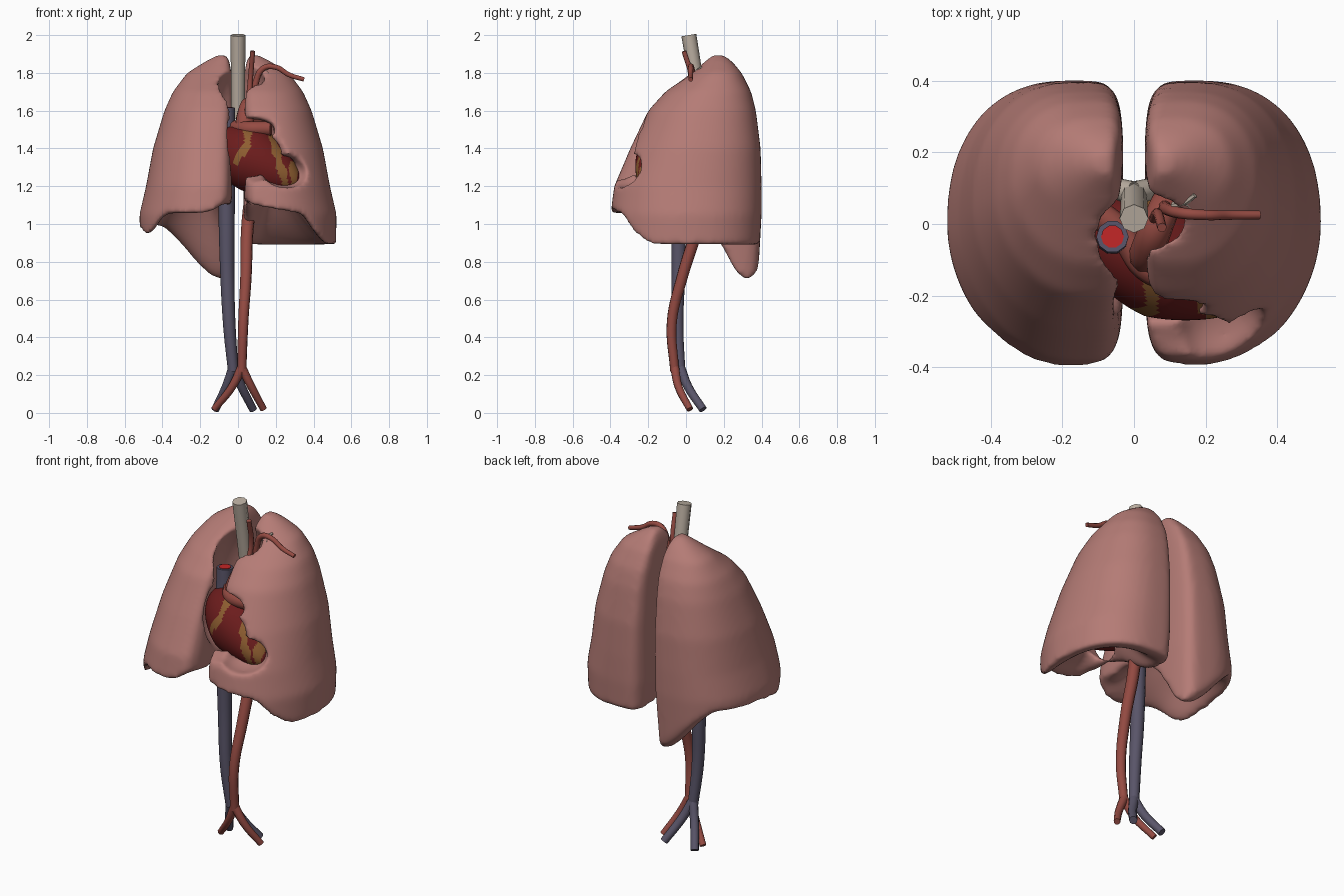
import bpy, bmesh, math
from mathutils import Vector, Euler

if "Cube" in bpy.data.objects:
    bpy.data.objects.remove(bpy.data.objects["Cube"])


def material(name, rgb):
    m = bpy.data.materials.new(name)
    m.use_nodes = True
    m.diffuse_color = (*rgb, 1)
    m.node_tree.nodes["Principled BSDF"].inputs["Base Color"].default_value = (*rgb, 1)
    return m


PINK = material("lung pink", (0.46, 0.2, 0.18))
DARK = material("heart dark red", (0.15, 0.012, 0.012))
GOLD = material("fat gold", (0.27, 0.11, 0.03))
ARTERY = material("artery red", (0.3, 0.07, 0.055))
VEIN = material("vein grey blue", (0.1, 0.09, 0.14))
BEIGE = material("airway beige", (0.5, 0.43, 0.36))
BLOOD = material("blood red", (0.55, 0.02, 0.02))


def add(name, data, *mats):
    ob = bpy.data.objects.new(name, data)
    bpy.context.collection.objects.link(ob)
    for m in mats:
        data.materials.append(m)
    return ob


def bake(ob):
    """Replace the object's data by its evaluated mesh."""
    bpy.context.view_layer.update()
    dg = bpy.context.evaluated_depsgraph_get()
    mesh = bpy.data.meshes.new_from_object(ob.evaluated_get(dg), depsgraph=dg)
    name, mats = ob.name, list(ob.data.materials)
    bpy.data.objects.remove(ob)
    mesh.materials.clear()
    ob = add(name, mesh, *mats)
    mesh.shade_smooth()
    return ob


def ellipsoid(name, centre, radii, *mats):
    bm = bmesh.new()
    bmesh.ops.create_uvsphere(bm, u_segments=96, v_segments=64, radius=1)
    for v in bm.verts:
        v.co = Vector(a * b for a, b in zip(v.co, radii)) + Vector(centre)
    mesh = bpy.data.meshes.new(name)
    bm.to_mesh(mesh)
    bm.free()
    return add(name, mesh, *mats)


def tube(name, pts, radii, mat, sides=3):
    """Round tube through the points, radius easing from first to last."""
    cu = bpy.data.curves.new(name, "CURVE")
    cu.dimensions = "3D"
    cu.bevel_depth, cu.bevel_resolution = 1, sides
    cu.use_fill_caps, cu.resolution_u = True, 8
    sp = cu.splines.new("BEZIER")
    sp.bezier_points.add(len(pts) - 1)
    for i, (p, q) in enumerate(zip(sp.bezier_points, pts)):
        p.co = q
        p.handle_left_type = p.handle_right_type = "AUTO"
        p.radius = radii[0] + (radii[1] - radii[0]) * i / (len(pts) - 1)
    ob = bake(add(name, cu, mat))
    ob.data.set_sharp_from_angle(angle=math.radians(50))
    return ob


# Lungs: height, inner x, outer x, front y, back y
STATIONS = [
    (1.895, .06, .11, .14, .20), (1.86, .045, .175, .10, .245), (1.80, .035, .27, .03, .295),
    (1.70, .03, .345, -.11, .345), (1.60, .03, .39, -.20, .37), (1.40, .03, .45, -.295, .395),
    (1.20, .03, .487, -.38, .40), (1.05, .03, .522, -.4, .40), (0.68, .05, .515, -.4, .38)]


def clamp(v):
    return max(0, min(1, v))


def bump(x, y, cx, cy, wx, wy):
    return math.exp(-((x - cx) / wx) ** 2 - ((y - cy) / wy) ** 2)


def station(z):
    for a, b in zip(STATIONS, STATIONS[1:]):
        if z >= b[0]:
            t = clamp((a[0] - z) / (a[0] - b[0]))
            return [p + (q - p) * t for p, q in zip(a[1:], b[1:])]
    return STATIONS[-1][1:]


def right_base(x, y):
    return (1.055 - .07 * clamp((x - .4) / .1) - .06 * bump(x, y, .46, -.17, .07, .14)
            - .35 * bump(x, y, .09, .32, .24, .16)
            + .06 * bump(x, y, .03, -.1, .15, .15) + .08 * bump(x, y, .03, -.4, .08, .15))


def left_base(x, y):
    front = clamp(-y / .3) * (.16 * clamp((.47 - x) / .13) + .05 * clamp((.35 - x) / .3))
    return .89 + front + .16 * bump(x, y, .03, -.05, .16, .18)


def lung(name, side, base, dome, cutters):
    bm = bmesh.new()
    n, rows, caps = 72, 64, 12
    top, low = STATIONS[0][0], STATIONS[-1][0]
    rings = []
    for i in range(rows + caps):
        z = top + (low - top) * min(1, i / (rows - 1))
        s = 1 - max(0, i - rows + 1) / (caps + 1)
        rise = dome * clamp((.9 - s) / .6) ** 1.3
        xi, xo, yf, yb = station(z)
        cx, cy = xi + .32 * (xo - xi), (yf + yb) / 2
        ring = []
        for k in range(n):
            c, d = math.cos(math.tau * k / n), math.sin(math.tau * k / n)
            e = .38 if c < 0 else .88 if d > 0 else 1.05
            rx = (xo - cx) if c > 0 else (cx - xi)
            x = cx + s * rx * math.copysign(abs(c) ** e, c)
            y = cy + s * (yb - yf) / 2 * math.copysign(abs(d) ** e, d)
            h = max(z, base(x, y) + rise)
            ring.append(bm.verts.new((side * x, y, min(h, top))))
        rings.append(ring)
    for a, b in zip(rings, rings[1:]):
        for k in range(n):
            bm.faces.new((a[k], a[(k + 1) % n], b[(k + 1) % n], b[k]))
    bm.faces.new(rings[0])
    bm.faces.new(rings[-1][::-1])
    bmesh.ops.recalc_face_normals(bm, faces=bm.faces)
    mesh = bpy.data.meshes.new(name)
    bm.to_mesh(mesh)
    bm.free()
    ob = add(name, mesh, PINK)

    def remesh():
        r = ob.modifiers.new("Remesh", "REMESH")
        r.mode, r.voxel_size = "VOXEL", .014
    remesh()
    for c in cutters:
        b = ob.modifiers.new("Hollow", "BOOLEAN")
        b.operation, b.solver, b.object = "DIFFERENCE", "EXACT", c
    remesh()
    s = ob.modifiers.new("Soften", "SMOOTH")
    s.factor, s.iterations = .5, 10
    bake(ob)
    for c in cutters:
        bpy.data.objects.remove(c)


lung("right_lung", -1, right_base, .13, [
    ellipsoid("right_hilum_cutter", (0, 0, 1.47), (.15, .17, .38)),
    ellipsoid("right_heart_cutter", (.03, -.08, 1.38), (.19, .18, .22))])
lung("left_lung", 1, left_base, .2, [
    ellipsoid("left_hilum_cutter", (.05, .03, 1.52), (.135, .115, .34)),
    ellipsoid("left_heart_cutter", (.06, -.1, 1.34), (.27, .18, .23)),
    ellipsoid("notch_cutter", (.05, -.4, 1.39), (.26, .2, .17)),
    ellipsoid("artery_cutter", (.06, -.25, 1.505), (.14, .14, .06)),
    ellipsoid("apex_cutter", (.25, -.31, 1.28), (.125, .14, .09))])

# Heart: tapered ellipsoid tipped towards its apex, with fat along the grooves
heart = ellipsoid("heart", (0, 0, 0), (.275, .165, .17), DARK, GOLD)
tilt = Euler((0, math.radians(25), math.radians(-25))).to_matrix()
for v in heart.data.vertices:
    taper = 1 - 1.2 * max(0, v.co.x)
    v.co = tilt @ Vector((v.co.x, v.co.y * taper, v.co.z * taper)) + Vector((.095, -.105, 1.33))
heart.data.shade_smooth()
GROOVES = [((-.01, 1.33), (.05, 1.42)), ((.05, 1.42), (.05, 1.52)), ((.18, 1.46), (.21, 1.36)),
           ((.21, 1.36), (.25, 1.22)), ((.29, 1.32), (.3, 1.2))]
for f in heart.data.polygons:
    p = Vector((f.center.x, f.center.z))
    for a, b in GROOVES:
        a, b = Vector(a), Vector(b)
        t = clamp((p - a).dot(b - a) / (b - a).length_squared)
        if (p - a.lerp(b, t)).length < .02 + .005 * math.sin(60 * p.y):
            f.material_index = 1

# Airway
tube("trachea", [(0, .015, 2), (0, .045, 1.82), (0, .085, 1.56)], (.04, .036), BEIGE, 2)
for side, name in ((-1, "right"), (1, "left")):
    tube(name + "_bronchus", [(0, .085, 1.61), (side * .06, .1, 1.55), (side * .16, .11, 1.45)],
         (.034, .024), BEIGE, 2)
tube("airway_twig", [(.11, .05, 1.79), (.14, .06, 1.81), (.17, .08, 1.83)], (.012, .007), BEIGE, 1)
tube("airway_twig_fork", [(.14, .06, 1.81), (.155, .05, 1.8), (.165, .035, 1.79)],
     (.01, .006), BEIGE, 1)

# Arteries
tube("aorta", [(.035, -.1, 1.45), (.04, -.07, 1.57), (.07, .01, 1.63), (.1, .08, 1.56),
               (.1, .12, 1.4), (.07, .1, 1.15), (.05, .06, .98), (.042, -.02, .72),
               (.028, -.075, .48), (.02, -.06, .22)], (.052, .024), ARTERY)
tube("carotid_artery", [(.055, .01, 1.64), (.065, .03, 1.76), (.078, -.01, 1.915)],
     (.015, .013), ARTERY)
tube("subclavian_artery", [(.085, .05, 1.62), (.095, .04, 1.75), (.135, .03, 1.825),
                           (.2, .025, 1.83), (.27, .025, 1.79), (.35, .025, 1.765)],
     (.018, .012), ARTERY)
tube("pulmonary_artery", [(-.13, .05, 1.51), (-.04, -.02, 1.51), (.05, -.13, 1.505),
                          (.175, -.15, 1.505)], (.04, .04), ARTERY)
for side, name in ((-1, "right"), (1, "left")):
    tube(name + "_iliac_artery", [(.02, -.06, .24), (.02 + side * .05, -.04, .14),
                                  (.005 + side * .13, .02, .02)], (.024, .018), ARTERY)

# Veins
tube("upper_vena_cava", [(-.06, -.035, 1.615), (-.06, -.04, 1.5), (-.06, -.05, 1.38)],
     (.045, .045), VEIN)
tube("vena_cava_opening", [(-.06, -.035, 1.612), (-.06, -.035, 1.619)], (.032, .032), BLOOD)
tube("lower_vena_cava", [(-.06, -.04, 1.3), (-.06, -.04, 1.0), (-.057, -.04, .75),
                         (-.045, -.045, .45), (-.025, -.03, .22)], (.047, .028), VEIN)
for side, name in ((-1, "right"), (1, "left")):
    tube(name + "_iliac_vein", [(-.025, -.03, .24), (-.022 + side * .04, .01, .14),
                                (-.02 + side * .1, .09, .018)], (.026, .022), VEIN)
